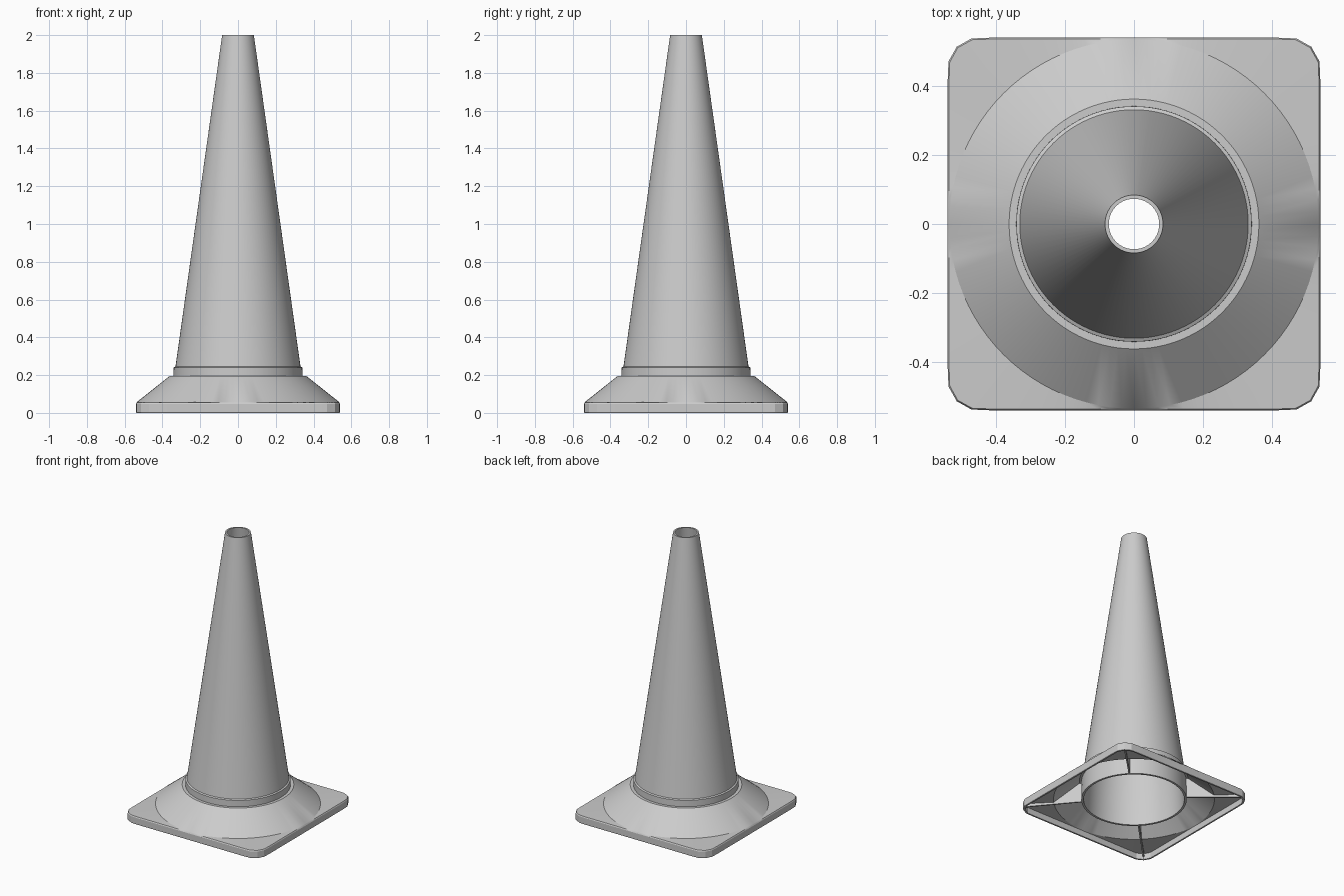
import bpy, bmesh, math

if "Cube" in bpy.data.objects:
    bpy.data.objects.remove(bpy.data.objects["Cube"])

SEG = 96
HALF, CORNER = 0.54, 0.09


def square_radius(angle, half, corner):
    """Distance from the centre to a rounded square outline at an angle."""
    a = angle % (math.pi / 2)
    a = min(a, math.pi / 2 - a)
    c = half - corner
    if half * math.tan(a) <= c:
        return half / math.cos(a)
    s = c * (math.cos(a) + math.sin(a))
    return s + math.sqrt(max(0, s * s - 2 * c * c + corner * corner))


def finish(name, bm):
    bmesh.ops.recalc_face_normals(bm, faces=bm.faces)
    mesh = bpy.data.meshes.new(name)
    bm.to_mesh(mesh)
    bm.free()
    obj = bpy.data.objects.new(name, mesh)
    bpy.context.collection.objects.link(obj)
    bpy.ops.object.select_all(action='DESELECT')
    obj.select_set(True)
    bpy.context.view_layer.objects.active = obj
    bpy.ops.object.shade_smooth_by_angle(angle=math.radians(25))
    return obj


def closed_rings(name, profile):
    """Loft rings (radius, z, is_square) into a closed ring-shaped shell."""
    bm = bmesh.new()
    rings = []
    for r, z, square in profile:
        ring = []
        for i in range(SEG):
            a = 2 * math.pi * i / SEG
            d = square_radius(a, r, CORNER - (HALF - r)) if square else r
            ring.append(bm.verts.new((d * math.cos(a), d * math.sin(a), z)))
        rings.append(ring)
    for k, ring in enumerate(rings):
        nxt = rings[(k + 1) % len(rings)]
        for i in range(SEG):
            j = (i + 1) % SEG
            bm.faces.new((ring[i], ring[j], nxt[j], nxt[i]))
    return finish(name, bm)


# Hollow tapered body with a small collar and a sleeve reaching under the base
closed_rings("cone_body", [
    (0.343, 0.04, False), (0.341, 0.24, False), (0.331, 0.245, False),
    (0.084, 2.0, False), (0.073, 2.0, False), (0.318, 0.245, False),
    (0.328, 0.04, False)])

# Square base: round slope running into flat corners, hollow underneath
closed_rings("square_base", [
    (0.335, 0.195, False), (0.362, 0.195, False), (0.535, 0.058, False),
    (0.536, 0.055, True), (0.54, 0.048, True), (0.54, 0.005, True),
    (0.537, 0.0, True), (0.526, 0.0, True), (0.526, 0.042, True),
    (0.524, 0.044, False), (0.356, 0.178, False), (0.335, 0.178, False)])

# Stiffening ribs from the sleeve to each corner
RIB = [(0.335, 0.04), (0.335, 0.185), (0.358, 0.185), (0.53, 0.05),
       (0.70, 0.05), (0.715, 0.02)]
for n in range(4):
    a = math.radians(45 + 90 * n)
    ca, sa = math.cos(a), math.sin(a)
    bm = bmesh.new()
    sides = [[bm.verts.new((r * ca - w * sa, r * sa + w * ca, z)) for r, z in RIB]
             for w in (-0.005, 0.005)]
    for side in sides:
        bm.faces.new(side)
    for i in range(len(RIB)):
        j = (i + 1) % len(RIB)
        bm.faces.new((sides[0][i], sides[0][j], sides[1][j], sides[1][i]))
    finish(f"corner_rib_{n + 1}", bm)
